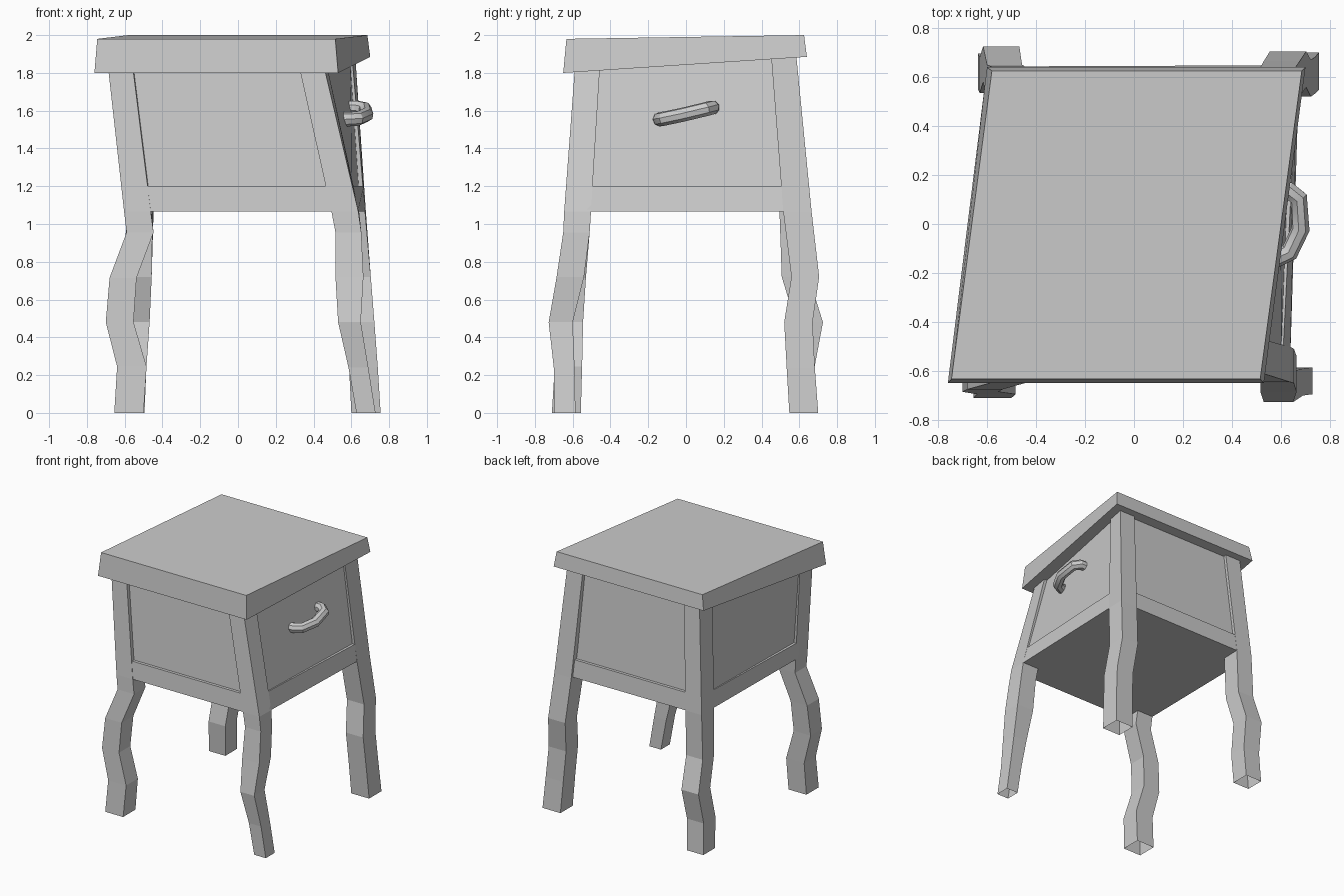
import bpy, bmesh
from mathutils import Vector

if "Cube" in bpy.data.objects:
    bpy.data.objects.remove(bpy.data.objects["Cube"])


def loft(name, rings, cap_start=True, cap_end=True):
    """Skin a stack of four-point rings into one flat-faced mesh object."""
    bm = bmesh.new()
    vs = [[bm.verts.new(p) for p in ring] for ring in rings]
    for a, b in zip(vs, vs[1:]):
        for i in range(4):
            j = (i + 1) % 4
            bm.faces.new((a[i], a[j], b[j], b[i]))
    if cap_start:
        bm.faces.new(vs[0][::-1])
    if cap_end:
        bm.faces.new(vs[-1])
    bmesh.ops.recalc_face_normals(bm, faces=bm.faces)
    me = bpy.data.meshes.new(name)
    bm.to_mesh(me)
    bm.free()
    ob = bpy.data.objects.new(name, me)
    bpy.context.collection.objects.link(ob)
    return ob


# Sloping, skewed table top
loft("table_top", [
    [(-.76, -.65, 1.80), (.53, -.65, 1.80), (.70, .64, 1.885), (-.60, .64, 1.885)],
    [(-.745, -.633, 1.98), (.515, -.633, 1.98), (.685, .625, 2.0), (-.58, .625, 2.0)],
])

# Crooked legs: sections (z, x min, x max, y min, y max), open at the feet
legs = {
    "front_left_leg": [
        (0, -.655, -.50, -.71, -.557), (.245, -.64, -.484, -.695, -.55),
        (.48, -.70, -.553, -.685, -.545), (.715, -.68, -.537, -.675, -.53),
        (.955, -.59, -.447, -.65, -.51), (1.065, -.603, -.462, -.645, -.503),
        (1.83, -.688, -.557, -.588, -.456)],
    "front_right_leg": [
        (0, .627, .728, -.695, -.585), (.24, .585, .69, -.70, -.59),
        (.48, .53, .65, -.727, -.60), (.72, .516, .664, -.685, -.54),
        (.955, .516, .653, -.65, -.51), (1.065, .495, .637, -.645, -.503),
        (1.83, .324, .456, -.588, -.456)],
    "back_right_leg": [
        (0, .60, .755, .547, .70), (.24, .588, .74, .533, .682),
        (.48, .572, .722, .52, .67), (.72, .555, .703, .558, .705),
        (1.065, .53, .677, .515, .665), (1.90, .485, .62, .45, .583)],
    "back_left_leg": [
        (0, -.637, -.495, .55, .695), (.24, -.63, -.485, .535, .68),
        (.48, -.616, -.468, .58, .725), (.72, -.60, -.457, .507, .65),
        (1.065, -.587, -.447, .495, .645), (1.90, -.525, -.39, .45, .583)],
}
for name, sections in legs.items():
    rings = []
    for z, x0, x1, y0, y1 in sections:
        k = .13 if z > 1.5 else .03 if z > 1 else 0   # skew follows the body
        d = k * (y1 - y0)
        f, b = (0, d) if "front" in name else (-d, 0)
        rings.append([(x0 + f, y0, z), (x1 + f, y0, z), (x1 + b, y1, z), (x0 + b, y1, z)])
    loft(name, rings, cap_start=False)

# Body corners shared by the apron rail and the recessed panels
low = [Vector(p) for p in ((-.603, -.645, 1.065), (.637, -.645, 1.065), (.677, .65, 1.065), (-.587, .645, 1.065))]
high = [Vector(p) for p in ((-.688, -.588, 1.83), (.456, -.588, 1.83), (.62, .583, 1.90), (-.525, .583, 1.90))]


def body_ring(z, inset):
    """Body outline at height z (None for the top), pulled inwards by inset."""
    ring = []
    for lo, hi, sx, sy in zip(low, high, (1, -1, -1, 1), (1, 1, -1, -1)):
        p = hi if z is None else lo.lerp(hi, (z - lo.z) / (hi.z - lo.z))
        ring.append(p + Vector((sx * inset, sy * inset, 0)))
    return ring


loft("apron_rail", [body_ring(1.065, .002), body_ring(1.2, .002)])
loft("body_panels", [body_ring(1.1, .025), body_ring(None, .025)])

# Bent tube handle on the right side
curve = bpy.data.curves.new("handle", "CURVE")
curve.dimensions = "3D"
curve.bevel_depth = .038
curve.bevel_resolution = 2
curve.use_fill_caps = True
path = [(.52, -.14, 1.553), (.585, -.138, 1.555), (.635, -.115, 1.558),
        (.68, -.02, 1.578), (.672, .105, 1.608), (.63, .138, 1.617), (.55, .145, 1.615)]
spline = curve.splines.new("POLY")
spline.points.add(len(path) - 1)
for pt, co in zip(spline.points, path):
    pt.co = (*co, 1)
handle = bpy.data.objects.new("handle", curve)
bpy.context.collection.objects.link(handle)
bpy.context.view_layer.objects.active = handle
handle.select_set(True)
bpy.ops.object.convert(target="MESH")
bpy.ops.object.shade_smooth_by_angle()
